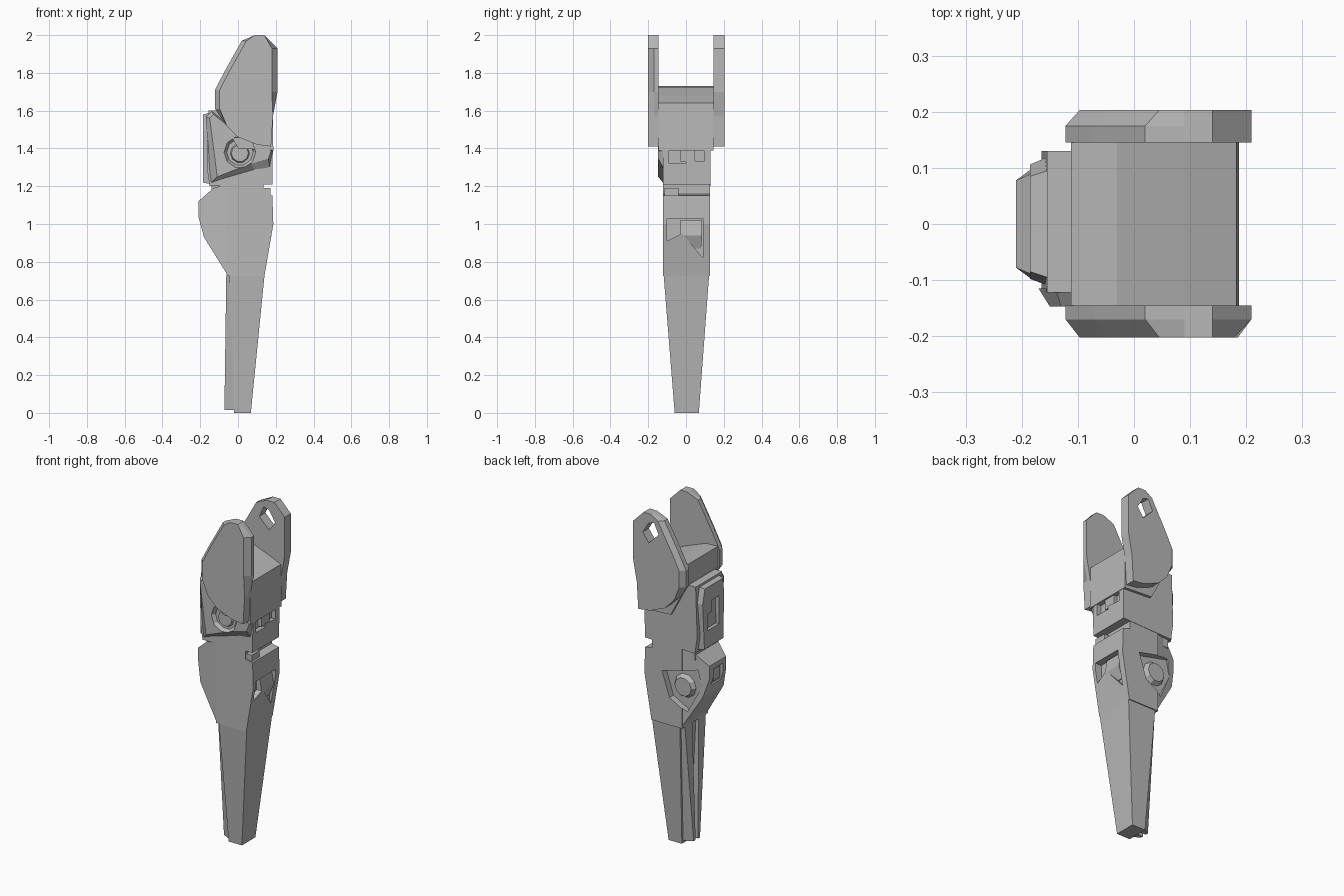
import bpy, bmesh, math

cube = bpy.data.objects.get("Cube")
if cube:
    bpy.data.objects.remove(cube, do_unlink=True)

grey = bpy.data.materials.new("plain grey")
grey.use_nodes = True
colour = (0.48, 0.48, 0.48, 1)
grey.diffuse_color = colour
grey.node_tree.nodes["Principled BSDF"].inputs["Base Color"].default_value = colour


def finish(name, bm):
    bmesh.ops.recalc_face_normals(bm, faces=bm.faces)
    mesh = bpy.data.meshes.new(name)
    bm.to_mesh(mesh)
    bm.free()
    mesh.materials.append(grey)
    obj = bpy.data.objects.new(name, mesh)
    bpy.context.collection.objects.link(obj)
    return obj


def loft(name, rings):
    """Skin a stack of equal rings and cap both ends."""
    bm = bmesh.new()
    rows = [[bm.verts.new(p) for p in ring] for ring in rings]
    for a, b in zip(rows, rows[1:]):
        for i in range(len(a)):
            j = (i + 1) % len(a)
            bm.faces.new((a[i], a[j], b[j], b[i]))
    bm.faces.new(rows[0])
    bm.faces.new(rows[-1])
    return finish(name, bm)


def prism_y(name, profile, y0, y1):
    return loft(name, [[(x, y, z) for x, z in profile] for y in (y0, y1)])


def prism_x(name, profile, x0, x1):
    return loft(name, [[(x, y, z) for y, z in profile] for x in (x0, x1)])


def rect(x0, x1, y0, y1, z):
    return [(x0, y0, z), (x1, y0, z), (x1, y1, z), (x0, y1, z)]


def box(name, x0, x1, y0, y1, z0, z1):
    return loft(name, [rect(x0, x1, y0, y1, z0), rect(x0, x1, y0, y1, z1)])


def disc(name, x, z, y0, r0, y1, r1, sides=10):
    angles = [2 * math.pi * i / sides for i in range(sides)]
    return loft(name, [[(x + r * math.cos(a), y, z + r * math.sin(a)) for a in angles]
                       for y, r in ((y0, r0), (y1, r1))])


def cut(obj, *cutters):
    for cutter in cutters:
        cutter.hide_render = True
        mod = obj.modifiers.new("cut", 'BOOLEAN')
        mod.operation = 'DIFFERENCE'
        mod.solver = 'EXACT'
        mod.object = cutter
    bpy.context.view_layer.update()
    graph = bpy.context.evaluated_depsgraph_get()
    mesh = bpy.data.meshes.new_from_object(obj.evaluated_get(graph))
    obj.modifiers.clear()
    obj.data = mesh
    for cutter in cutters:
        bpy.data.objects.remove(cutter, do_unlink=True)


# Fork ears, with the upper outer rim chamfered
ear = [(0.02, 1.97), (0.09, 2.0), (0.14, 2.0), (0.209, 1.93), (0.209, 1.7),
       (0.185, 1.57), (0.175, 1.41), (0.1, 1.42), (0.0, 1.46), (-0.06, 1.52),
       (-0.122, 1.61), (-0.122, 1.71), (-0.07, 1.81)]


def ear_ring(y, left, right):
    return [(x + left * (x < 0.03 and z > 1.6) - right * (x > 0.2), y, z) for x, z in ear]


loft("front_ear", [ear_ring(-0.145, 0, 0), ear_ring(-0.17, 0, 0),
                   ear_ring(-0.202, 0.025, 0.03)])
back_ear = loft("back_ear", [ear_ring(0.145, 0, 0), ear_ring(0.175, 0, 0),
                             ear_ring(0.203, 0.025, 0)])
hole = [(0.04, 1.89), (0.07, 1.955), (0.105, 1.945), (0.145, 1.88), (0.105, 1.825)]
cut(back_ear, prism_y("hole_cutter", hole, 0.1, 0.25))

# Cradle between the ears, sloping towards +x
cradle = [(-0.112, 1.61), (-0.112, 1.73), (-0.03, 1.725), (0.09, 1.68), (0.183, 1.64),
          (0.187, 1.39), (0.0, 1.4)]
prism_y("cradle", cradle, -0.146, 0.146)

# Upper housing with a recessed window on the +x end
upper = [(-0.155, 1.6), (0.16, 1.6), (0.185, 1.45), (0.182, 1.21), (-0.15, 1.2),
         (-0.165, 1.3)]
housing = prism_y("upper_housing", upper, -0.122, 0.13)
window = [(-0.09, 1.32), (0.0, 1.32), (0.0, 1.34), (0.095, 1.33), (0.095, 1.41),
          (0.0, 1.41), (0.0, 1.44), (-0.09, 1.42)]
cut(housing, prism_x("window_cutter", window, 0.155, 0.25))
box("window_block", 0.13, 0.178, -0.03, 0.045, 1.33, 1.4)

# Chamfered rear plate with a slot
plate = [(-0.105, 1.21), (0.105, 1.21), (0.125, 1.5), (0.1, 1.59), (-0.1, 1.59),
         (-0.115, 1.5)]
rear = loft("rear_plate", [[(-0.14, y, z) for y, z in plate],
                           [(-0.185, y * 0.85, 1.4 + (z - 1.4) * 0.95) for y, z in plate]])
slot = [(-0.05, 1.32), (0.06, 1.32), (0.06, 1.42), (0.02, 1.42), (0.02, 1.49),
        (-0.05, 1.49)]
cut(rear, prism_x("slot_cutter", slot, -0.25, -0.16))

# Front hub plate with a wide shallow dish
hub_inner = [(-0.17, 1.57), (-0.14, 1.6), (0.0, 1.49), (0.09, 1.48), (0.187, 1.39),
             (0.17, 1.29), (0.09, 1.28), (-0.15, 1.21)]
hub_outer = [(-0.15, 1.56), (-0.13, 1.58), (0.0, 1.48), (0.09, 1.47), (0.175, 1.385),
             (0.16, 1.345), (0.07, 1.32), (-0.11, 1.25)]
hub = loft("hub_plate", [[(x, -0.115, z) for x, z in hub_inner],
                         [(x, -0.147, z) for x, z in hub_outer]])
cut(hub, disc("dish_cutter", 0.01, 1.38, -0.17, 0.1, -0.127, 0.07))
disc("hub_knob", 0.01, 1.375, -0.11, 0.06, -0.138, 0.045)

# Waist between the two housings
box("waist", -0.14, 0.135, -0.1, 0.115, 1.15, 1.25)
box("waist_pad", 0.1, 0.172, -0.115, -0.04, 1.15, 1.19)

# Lower housing: straight front block and tapered rear
block = [(-0.062, 0.725), (0.14, 0.725), (0.187, 1.0), (0.182, 1.15), (0.135, 1.16),
         (0.135, 1.21), (-0.062, 1.21)]
lower = prism_y("lower_housing", block, -0.122, 0.128)
recess = [(-0.1, 0.91), (-0.1, 1.03), (0.09, 1.03), (0.09, 0.82), (-0.02, 0.95)]
cut(lower, prism_x("recess_cutter", recess, 0.145, 0.25))
loft("recess_bump", [rect(0.1, 0.15, -0.03, 0.08, 0.87), rect(0.1, 0.178, -0.03, 0.085, 0.94),
                     rect(0.1, 0.165, -0.03, 0.085, 1.02)])

flank = [(-0.062, 0.74, 0.122), (-0.18, 0.93, 0.1), (-0.21, 1.04, 0.078),
         (-0.21, 1.12, 0.078), (-0.13, 1.19, 0.112), (-0.062, 1.21, 0.122)]
rear_shell = loft("lower_rear", [[(x, s * w, z) for x, z, w in flank] for s in (-1, 1)])
cut(rear_shell, box("boss_cutter", -0.25, -0.185, -0.05, 0.04, 0.99, 1.09))
box("rear_boss", -0.2, -0.17, -0.035, 0.025, 1.01, 1.08)

# Dished side joint on the back face
pocket = [(0.07, 1.04), (-0.15, 1.09), (-0.17, 0.99), (-0.09, 0.83), (0.02, 0.89)]
for target in (lower, rear_shell):
    cut(target, prism_y("pocket_cutter", pocket, 0.09, 0.2))
disc("joint_knob", -0.06, 0.97, 0.06, 0.09, 0.115, 0.055)

# Tapered shank with a pair of rear ridges
loft("shank", [rect(-0.02, 0.068, -0.06, 0.068, 0.0),
               rect(-0.045, 0.14, -0.118, 0.122, 0.725)])
for side, label in ((-1, "front"), (1, "back")):
    ends = []
    for z, x0, x1, near, far, slant in ((0.015, -0.072, -0.015, 0.012, 0.06, 0.03),
                                        (0.735, -0.062, -0.04, 0.03, 0.115, 0.015)):
        ends.append([(x1, side * near, z), (x0, side * near, z),
                     (x0, side * (far - slant), z), (x1, side * far, z)])
    loft(label + "_shank_ridge", ends)
